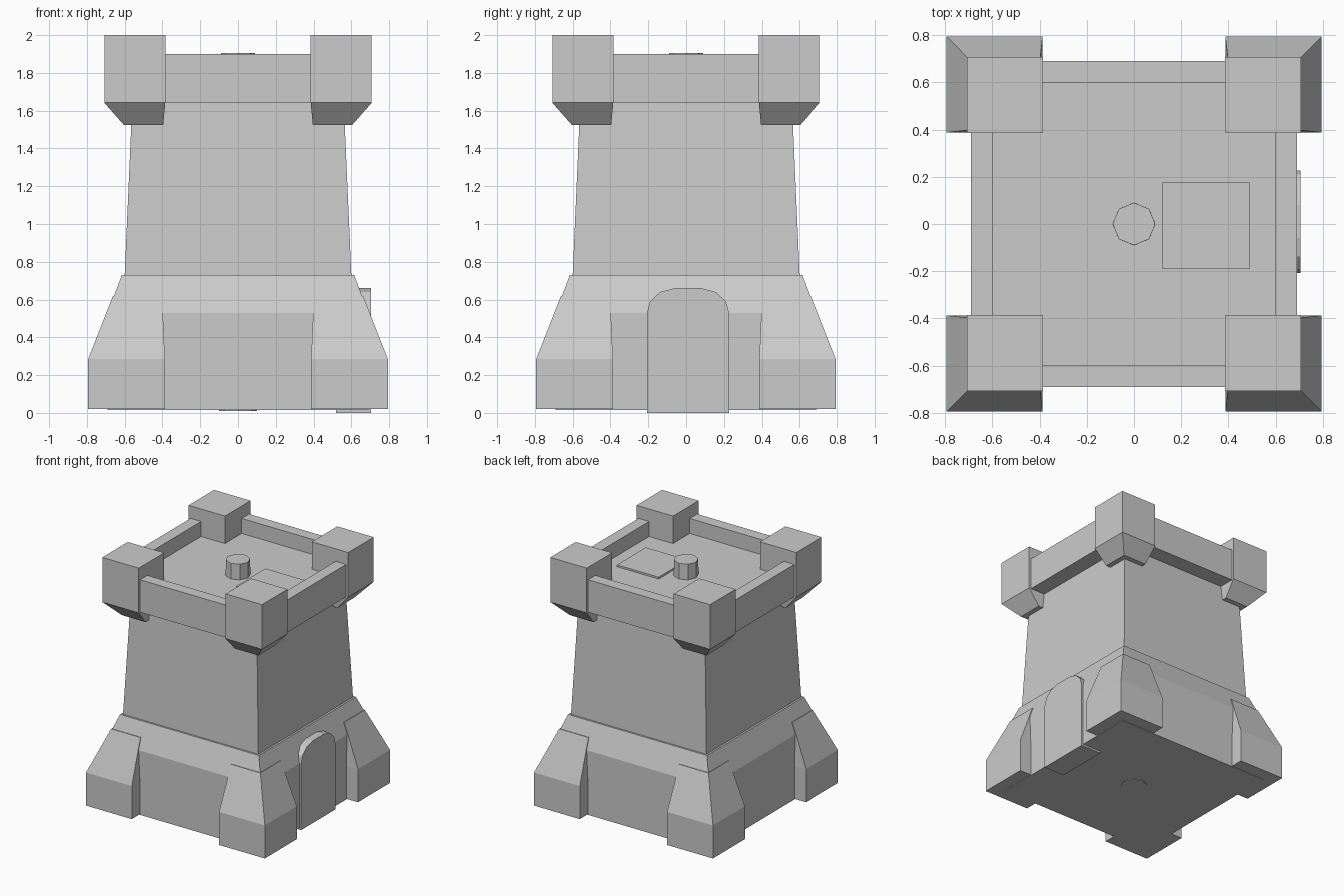
import bpy
import math

if "Cube" in bpy.data.objects:
    bpy.data.objects.remove(bpy.data.objects["Cube"])


def make(name, verts, faces):
    mesh = bpy.data.meshes.new(name)
    mesh.from_pydata(verts, [], faces)
    mesh.update()
    ob = bpy.data.objects.new(name, mesh)
    bpy.context.collection.objects.link(ob)
    return ob


def loft(name, rings):
    """Join rings of equal point count (counter-clockwise from above) and cap the ends."""
    n = len(rings[0])
    verts = [p for ring in rings for p in ring]
    faces = [list(range(n))[::-1], list(range(len(verts) - n, len(verts)))]
    for k in range(len(rings) - 1):
        for i in range(n):
            j = (i + 1) % n
            faces.append([k * n + i, k * n + j, (k + 1) * n + j, (k + 1) * n + i])
    return make(name, verts, faces)


def rect(x0, x1, y0, y1, z):
    x0, x1 = sorted((x0, x1))
    y0, y1 = sorted((y0, y1))
    return [(x0, y0, z), (x1, y0, z), (x1, y1, z), (x0, y1, z)]


def circle(r, z, n=8):
    return [(r * math.cos(i * math.tau / n), r * math.sin(i * math.tau / n), z) for i in range(n)]


# Flared base, tapered shaft and roof floor
profile = [(.69, .015), (.69, .53), (.615, .73), (.60, .73), (.56, 1.64), (.60, 1.64), (.60, 1.78)]
loft("tower_body", [rect(-h, h, -h, h, z) for h, z in profile])

# Corner buttresses at the foot and corner turrets on corbels at the top
buttress = [(.387, .793, .02), (.387, .793, .285), (.402, .662, .62)]
turret = [(.396, .605, 1.525), (.385, .708, 1.642), (.385, .708, 2.0)]
for sx in (-1, 1):
    for sy in (-1, 1):
        for name, steps in (("buttress", buttress), ("turret", turret)):
            loft(name, [rect(sx * a, sx * b, sy * a, sy * b, z) for a, b, z in steps])

# Parapet walls between the turrets
for s in (-1, 1):
    loft("parapet_wall", [rect(-.4, .4, s * .597, s * .69, z) for z in (1.64, 1.9)])
    loft("parapet_wall", [rect(s * .597, s * .69, -.4, .4, z) for z in (1.64, 1.9)])

# Central pole and roof hatch
loft("central_pole", [circle(.10, .01), circle(.09, 1.905)])
loft("roof_hatch", [rect(.12, .49, -.19, .175, z) for z in (1.76, 1.795)])

# Arched door on the right side
half = [(.217, 0), (.217, .53), (.20, .59), (.147, .64), (.07, .66)]
arch = half + [(-y, z) for y, z in reversed(half)]
loft("door", [[(x, y + .01, z) for y, z in arch] for x in (.52, .705)])
